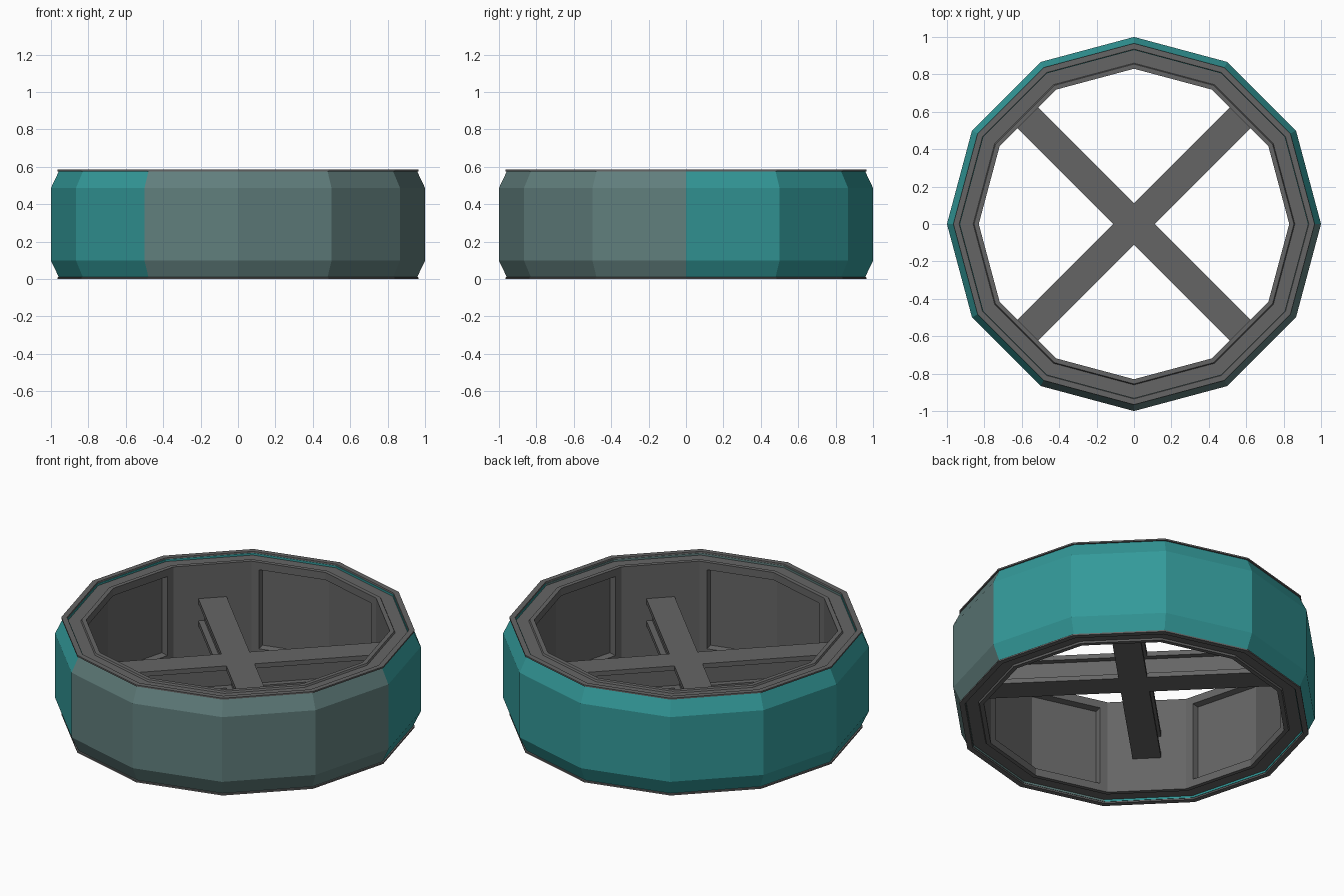
import bpy, bmesh, math
from mathutils import Vector

if "Cube" in bpy.data.objects:
    bpy.data.objects.remove(bpy.data.objects["Cube"])

SIDES = 12
H = 0.585
STEP = 2 * math.pi / SIDES


def material(name, rgb):
    m = bpy.data.materials.new(name)
    m.diffuse_color = (*rgb, 1)
    m.use_nodes = True
    m.node_tree.nodes["Principled BSDF"].inputs["Base Color"].default_value = m.diffuse_color
    return m


teal = material("teal", (0.033, 0.319, 0.319))
slate = material("grey_green", (0.118, 0.208, 0.202))
grey = material("dark_grey", (0.130, 0.130, 0.130))


def finish(bm, name, mats):
    me = bpy.data.meshes.new(name)
    bm.to_mesh(me)
    bm.free()
    for m in mats:
        me.materials.append(m)
    ob = bpy.data.objects.new(name, me)
    bpy.context.collection.objects.link(ob)
    return ob


def lathe(profile):
    """Closed (radius, z) profile turned into a twelve-sided ring."""
    bm = bmesh.new()
    rings = [[bm.verts.new((r * math.cos(i * STEP), r * math.sin(i * STEP), z))
              for r, z in profile] for i in range(SIDES)]
    n = len(profile)
    for i in range(SIDES):
        a, b = rings[i], rings[(i + 1) % SIDES]
        for k in range(n):
            bm.faces.new((a[k], b[k], b[(k + 1) % n], a[(k + 1) % n]))
    bmesh.ops.recalc_face_normals(bm, faces=bm.faces)
    return bm


def mirrored(half):
    """Complete a lower-half profile with its upper mirror image."""
    return half + [(r, H - z) for r, z in reversed(half)]


# Outer band: bevelled, four grey-green facets at the front right
bm = lathe(mirrored([(0.93, 0.03), (0.93, 0.008), (0.957, 0.008), (1.0, 0.098)]))
for f in bm.faces:
    c = f.calc_center_median()
    ang = math.degrees(math.atan2(c.y, c.x))
    f.material_index = 1 if -120 < ang < 0 else 0
finish(bm, "outer_band", [teal, slate])

# Inner frame: grooved rims, with four recessed panels on the inside wall
bm = lathe(mirrored([(0.83, 0.01), (0.855, 0.01), (0.86, 0.02), (0.93, 0.02),
                     (0.935, 0.0), (0.966, 0.0), (0.966, 0.009), (0.94, 0.012)]))
bm.normal_update()
wall = []
for f in bm.faces:
    c = f.calc_center_median()
    if abs(f.normal.z) < 0.01 and math.hypot(c.x, c.y) < 0.81:
        wall.append((f, c))
for d in (Vector((1, 0, 0)), Vector((0, 1, 0)), Vector((-1, 0, 0)), Vector((0, -1, 0))):
    pair = [f for f, c in wall if Vector((c.x, c.y, 0)).normalized().dot(d) > 0.9]
    bmesh.ops.inset_region(bm, faces=pair, thickness=0.045, depth=0.0,
                           use_even_offset=True, use_boundary=True)
    bmesh.ops.inset_region(bm, faces=pair, thickness=0.008, depth=-0.035,
                           use_even_offset=True, use_boundary=True)
finish(bm, "inner_frame", [grey])


# Diagonal cross brace with an I-shaped section
def cross(name, half_width, z0, z1, reach=0.803):
    bm = bmesh.new()
    pts = []
    for k in range(4):
        a = math.pi / 4 + k * math.pi / 2
        u = Vector((math.cos(a), math.sin(a), 0))
        v = Vector((-u.y, u.x, 0))
        pts += [u * reach - v * half_width, u * reach + v * half_width,
                u * half_width + v * half_width]
    face = bm.faces.new([bm.verts.new((p.x, p.y, z0)) for p in pts])
    ext = bmesh.ops.extrude_face_region(bm, geom=[face], use_keep_orig=True)
    bmesh.ops.translate(bm, vec=(0, 0, z1 - z0),
                        verts=[g for g in ext["geom"] if isinstance(g, bmesh.types.BMVert)])
    bmesh.ops.recalc_face_normals(bm, faces=bm.faces)
    finish(bm, name, [grey])


cross("brace_bottom_flange", 0.078, 0.212, 0.240)
cross("brace_web", 0.045, 0.240, 0.345)
cross("brace_top_flange", 0.078, 0.345, 0.373)
